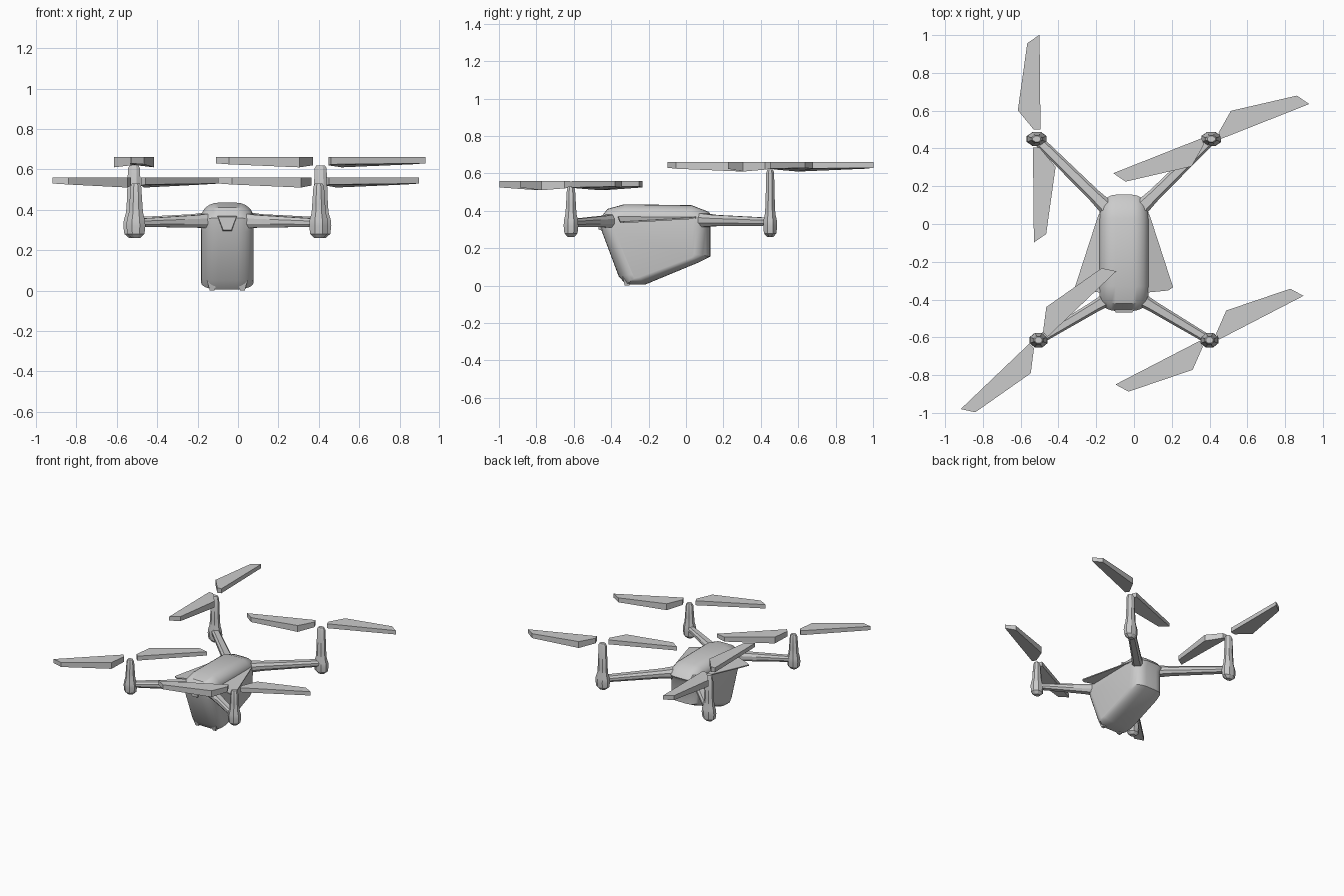
import bpy, bmesh, math
from mathutils import Vector, Matrix

cube = bpy.data.objects.get("Cube")
if cube:
    bpy.data.objects.remove(cube, do_unlink=True)

grey = bpy.data.materials.new("light grey")
grey.use_nodes = True
grey.diffuse_color = (0.6, 0.6, 0.6, 1)
grey.node_tree.nodes["Principled BSDF"].inputs["Base Color"].default_value = (0.6, 0.6, 0.6, 1)

CX = -0.053  # centre line of the airframe


def loft(name, rings, smooth=None):
    """Skin a list of equal-length point rings and cap both ends."""
    bm = bmesh.new()
    loops = [[bm.verts.new(p) for p in ring] for ring in rings]
    n = len(loops[0])
    for a, b in zip(loops, loops[1:]):
        for i in range(n):
            j = (i + 1) % n
            bm.faces.new((a[i], a[j], b[j], b[i]))
    bm.faces.new(loops[0][::-1])
    bm.faces.new(loops[-1])
    bmesh.ops.recalc_face_normals(bm, faces=bm.faces)
    mesh = bpy.data.meshes.new(name)
    bm.to_mesh(mesh)
    bm.free()
    obj = bpy.data.objects.new(name, mesh)
    bpy.context.collection.objects.link(obj)
    mesh.materials.append(grey)
    if smooth:
        bpy.ops.object.select_all(action='DESELECT')
        obj.select_set(True)
        bpy.context.view_layer.objects.active = obj
        bpy.ops.object.shade_smooth_by_angle(angle=math.radians(smooth))
    return obj


# Body: side outline blended into a smaller flat side panel on each flank
outline = [(-0.46, 0.36), (-0.42, 0.41), (-0.33, 0.435), (0.03, 0.43), (0.12, 0.395),
           (0.155, 0.355), (0.13, 0.32), (0.13, 0.155), (0.07, 0.125), (-0.22, 0.005),
           (-0.32, 0.005), (-0.36, 0.05), (-0.45, 0.29)]
panel = [(-0.39, 0.34), (-0.38, 0.35), (-0.33, 0.36), (0.02, 0.36), (0.04, 0.355),
         (0.05, 0.34), (0.05, 0.32), (0.045, 0.17), (0.03, 0.15), (-0.25, 0.045),
         (-0.275, 0.04), (-0.285, 0.06), (-0.385, 0.30)]
STEPS = 6
layers = []
for i in range(STEPS + 1):
    a = math.pi / 2 * i / STEPS
    layers.append((0.045 + 0.085 * math.cos(a), math.sin(a)))
layers = [(-x, t) for x, t in layers] + [(x, t) for x, t in reversed(layers)]
loft("body", [[(CX + x, q[0] + (p[0] - q[0]) * t, q[1] + (p[1] - q[1]) * t)
               for p, q in zip(outline, panel)] for x, t in layers], 35)

# Nose hood on the front of the body
loft("nose_hood", [[(CX + s * w, y, z) for s, z in ((-1, top), (1, top), (0.45, low), (-0.45, low))]
                   for y, w, top, low in ((-0.40, 0.065, 0.385, 0.28), (-0.468, 0.045, 0.365, 0.30))], 30)


def arm(name, start, end, root, tip):
    """Straight tapering arm with an eight-sided section; root and tip are (width, height)."""
    start, end = Vector(start), Vector(end)
    along = (end - start).normalized()
    side = along.cross(Vector((0, 0, 1))).normalized()
    section = [(-1, -.4), (-.6, -1), (.6, -1), (1, -.4), (1, .4), (.6, 1), (-.6, 1), (-1, .4)]
    rings = []
    for f, w, h in ((0, root[0] * 1.25, root[1] * 1.25), (0.2, *root), (1, *tip)):
        c = start.lerp(end, f)
        rings.append([c + side * (u * w / 2) + Vector((0, 0, v * h / 2)) for u, v in section])
    loft(name, rings, 25)


def motor_post(name, x, y, top, rx, ry):
    """Octagonal motor pod with a slim post rising to the propeller."""
    profile = [(0.45, 0.26), (0.9, 0.28), (1, 0.32), (0.95, 0.35), (0.75, 0.385),
               (0.68, 0.43), (0.56, top - 0.015), (0.4, top)]
    rings = [[(x + rx * r * math.cos(math.pi * (k + .5) / 4) * 1.06,
               y + ry * r * math.sin(math.pi * (k + .5) / 4) * 1.06, z) for k in range(8)]
             for r, z in profile]
    loft(name, rings, 25)


# Blade corners (x, y, depth), pointing along +y from the hub
BLADE = [(0.015, 0.55, 0.03), (-0.05, 0.505, 0.035), (-0.10, 0.15, 0.05),
         (-0.015, 0.047, 0.04), (0.02, 0.047, 0.035)]


def propeller(name, x, y, top, angle):
    for k, part in enumerate(("first", "second")):
        rot = Matrix.Rotation(math.radians(angle + 180 * k), 3, 'Z')
        hub = Vector((x, y, top))
        loft(f"{name}_{part}_blade",
             [[hub + rot @ Vector((px, py, -d * low)) for px, py, d in BLADE] for low in (1, 0)])


# Four corners: arm, motor post and propeller
spins = {("front", 1): -63.2, ("front", -1): -46.9, ("rear", 1): -69, ("rear", -1): 0}
for s, side in ((1, "left"), (-1, "right")):
    fx, rx = CX + s * 0.4525, CX + s * 0.462
    arm(f"front_{side}_arm", (CX + s * 0.075, -0.39, 0.345), (fx, -0.615, 0.335), (0.062, 0.062), (0.048, 0.04))
    arm(f"rear_{side}_arm", (CX + s * 0.085, 0.08, 0.35), (rx, 0.45, 0.34), (0.068, 0.06), (0.055, 0.045))
    motor_post(f"front_{side}_motor", fx, -0.615, 0.53, 0.048, 0.04)
    motor_post(f"rear_{side}_motor", rx, 0.45, 0.62, 0.054, 0.038)
    propeller(f"front_{side}_propeller", fx, -0.615, 0.56, spins["front", s])
    propeller(f"rear_{side}_propeller", rx, 0.452, 0.66, spins["rear", s])

    # Thin side fin sloping gently outward
    fin = [(0.09, 0.07, 0.385), (0.135, 0.05, 0.365), (0.26, -0.335, 0.342),
           (0.235, -0.352, 0.342), (0.10, -0.365, 0.375)]
    loft(f"{side}_fin", [[(CX + s * x, y, z + dz) for x, y, z in fin] for dz in (-0.008, 0)])

    # Small foot under the front of the body
    loft(f"{side}_foot", [[(CX + s * (0.075 + u * r), -0.315 + v * r, z)
                           for u, v in ((-1, -1), (1, -1), (1, 1), (-1, 1))]
                          for z, r in ((0.0, 0.012), (0.05, 0.025))])
